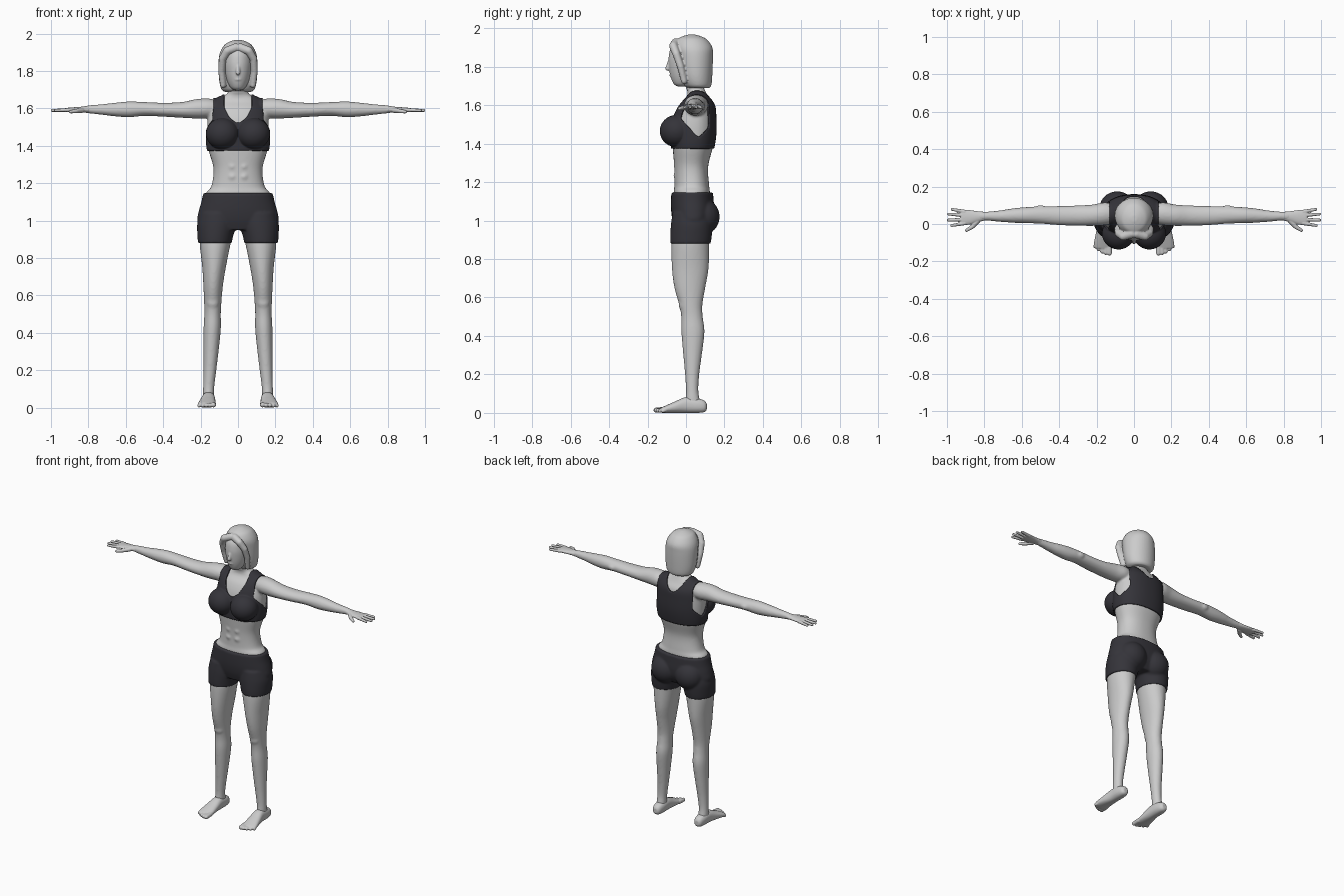
import bpy, bmesh, math
from mathutils import Vector, Matrix

cube = bpy.data.objects.get("Cube")
if cube:
    bpy.data.objects.remove(cube)


def material(name, color):
    m = bpy.data.materials.new(name)
    m.use_nodes = True
    m.diffuse_color = color
    m.node_tree.nodes["Principled BSDF"].inputs["Base Color"].default_value = color
    return m


SKIN = material("pale grey", (0.6, 0.6, 0.6, 1))
CLOTH = material("charcoal", (0.035, 0.034, 0.042, 1))


def spline(stations, sub=6):
    """Smoothly interpolate the stations of a loft."""
    pts = [Vector(s) for s in stations]
    out = []
    for i in range(len(pts) - 1):
        a, b, c, d = pts[max(i - 1, 0)], pts[i], pts[i + 1], pts[min(i + 2, len(pts) - 1)]
        for k in range(sub):
            t = k / sub
            out.append(0.5 * (2 * b + (c - a) * t + (2 * a - 5 * b + 4 * c - d) * t * t
                              + (3 * b - a - 3 * c + d) * t ** 3))
    return out + [pts[-1]]


def loft(bm, stations, axis="z", side=1, power=2.0, seg=40):
    """Closed tube; a station is (position, centre u, centre v, radius u, radius v)."""
    rings = []
    for t, cu, cv, ru, rv in spline(stations):
        ring = []
        for k in range(seg):
            a = 2 * math.pi * k / seg
            c, s = math.cos(a), math.sin(a)
            u = cu + ru * math.copysign(abs(c) ** (2 / power), c)
            v = cv + rv * math.copysign(abs(s) ** (2 / power), s)
            x, y, z = {"x": (t, u, v), "y": (u, t, v), "z": (u, v, t)}[axis]
            ring.append(bm.verts.new((x * side, y, z)))
        rings.append(ring)
    for a, b in zip(rings, rings[1:]):
        for k in range(seg):
            n = (k + 1) % seg
            bm.faces.new((a[k], a[n], b[n], b[k]))
    bm.faces.new(rings[0])
    bm.faces.new(rings[-1])


def blob(bm, centre, radii, side=1):
    mat = Matrix.Translation((centre[0] * side, *centre[1:])) @ Matrix.Diagonal((*radii, 1))
    bmesh.ops.create_uvsphere(bm, u_segments=24, v_segments=16, radius=1, matrix=mat)


def capsule(bm, p, q, r1, r2, side=1):
    part = bmesh.new()
    for c, r in ((p, r1), (q, r2)):
        blob(part, c, (r, r, r), side)
    bmesh.ops.delete(part, geom=part.faces[:], context="FACES_ONLY")
    hull = bmesh.ops.convex_hull(part, input=part.verts)
    inner = [g for g in hull["geom_interior"] if isinstance(g, bmesh.types.BMVert)]
    bmesh.ops.delete(part, geom=inner, context="VERTS")
    mesh = bpy.data.meshes.new("capsule")
    part.to_mesh(mesh)
    part.free()
    bm.from_mesh(mesh)
    bpy.data.meshes.remove(mesh)


def bake(obj):
    """Replace the mesh by its modified result and shade it smooth."""
    graph = bpy.context.evaluated_depsgraph_get()
    obj.data = bpy.data.meshes.new_from_object(obj.evaluated_get(graph))
    obj.modifiers.clear()
    obj.data.polygons.foreach_set("use_smooth", [True] * len(obj.data.polygons))
    return obj


def build(name, bm, mat, voxel, rounds=4):
    """Fuse the pieces of a part into one soft surface."""
    bmesh.ops.recalc_face_normals(bm, faces=bm.faces)
    mesh = bpy.data.meshes.new(name)
    bm.to_mesh(mesh)
    bm.free()
    mesh.materials.append(mat)
    obj = bpy.data.objects.new(name, mesh)
    bpy.context.collection.objects.link(obj)
    remesh = obj.modifiers.new("fuse", "REMESH")
    remesh.mode, remesh.voxel_size = "VOXEL", voxel
    soft = obj.modifiers.new("soften", "SMOOTH")
    soft.factor, soft.iterations = 0.5, rounds
    return bake(obj)


# Body: torso, neck, arms and legs
LEG = [(.96, .11, .03, .09, .09), (.88, .122, .023, .083, .098), (.75, .128, .022, .063, .095),
       (.65, .133, .02, .052, .08), (.56, .135, .025, .046, .06), (.5, .136, .031, .044, .056),
       (.42, .138, .036, .046, .06), (.3, .144, .034, .04, .048), (.2, .15, .032, .034, .037),
       (.12, .156, .032, .03, .032), (.07, .158, .035, .03, .036), (.03, .158, .04, .028, .04)]
bm = bmesh.new()
loft(bm, [(.98, 0, .03, .17, .09), (1.1, 0, .03, .178, .092), (1.15, 0, .03, .17, .094),
          (1.185, 0, .03, .142, .09), (1.28, 0, .027, .131, .088), (1.38, 0, .035, .158, .104),
          (1.46, 0, .04, .164, .11), (1.54, 0, .045, .162, .104), (1.6, 0, .055, .15, .088),
          (1.64, 0, .06, .125, .058), (1.67, 0, .055, .07, .047), (1.7, 0, .045, .051, .047),
          (1.8, 0, .04, .048, .047)], power=2.25, seg=56)
for s in (1, -1):
    loft(bm, [(.08, .055, 1.6, .04, .035), (.15, .055, 1.6, .06, .052), (.22, .047, 1.598, .057, .052),
              (.3, .045, 1.592, .054, .042), (.4, .045, 1.593, .051, .037), (.5, .048, 1.597, .046, .037),
              (.58, .047, 1.595, .043, .042), (.65, .045, 1.594, .038, .037), (.72, .042, 1.594, .03, .029),
              (.8, .042, 1.595, .023, .021), (.84, .04, 1.594, .024, .014)], "x", s)
    loft(bm, LEG, side=s)
    blob(bm, (.083, -.05, 1.465), (.08, .078, .075), s)
    blob(bm, (.135, -.012, .565), (.034, .026, .04), s)
    blob(bm, (.5, .085, 1.595), (.03, .016, .02), s)
    for row in range(3):
        blob(bm, (.03, -.045, 1.345 - row * .055), (.026, .02, .024), s)
body = build("body", bm, SKIN, .007, 5)


# Sports top, lifted from the body surface
def covered(p):
    x, y, z = abs(p.x), p.y, p.z
    low = 1.52 if y < .05 else 1.585
    neck = z > low and x < .072 * min(1, (z - low) / .08) ** .5
    armhole = x > .13 and z > 1.43 + 1.1 * abs(y - .065)
    return 1.377 < z < 1.69 and x < .2 and not neck and not armhole


bm = bmesh.new()
bm.from_mesh(body.data)
bmesh.ops.delete(bm, geom=[f for f in bm.faces if not covered(f.calc_center_median())], context="FACES")
for _ in range(8):
    moved = {}
    for v in bm.verts:
        near = [e.other_vert(v).co for e in v.link_edges if e.is_boundary]
        if len(near) == 2:
            moved[v] = (v.co + near[0] + near[1]) / 3
    for v, co in moved.items():
        v.co = co
mesh = bpy.data.meshes.new("sports_top")
bm.to_mesh(mesh)
bm.free()
mesh.materials.clear()
mesh.materials.append(CLOTH)
top = bpy.data.objects.new("sports_top", mesh)
bpy.context.collection.objects.link(top)
shell = top.modifiers.new("thickness", "SOLIDIFY")
shell.thickness, shell.offset = .009, 1
bake(top)

# Shorts: hips, seat and two short legs
bm = bmesh.new()
loft(bm, [(.95, 0, .03, .19, .085), (1.0, 0, .035, .217, .105), (1.05, 0, .035, .21, .112),
          (1.1, 0, .033, .196, .111), (1.147, 0, .032, .186, .108)], power=2.2, seg=56)
for s in (1, -1):
    loft(bm, [(.88, .124, .023, .09, .105), (.92, .121, .026, .096, .108), (.98, .113, .03, .105, .108),
              (1.04, .105, .03, .1, .1)], side=s)
    blob(bm, (.09, .085, 1.02), (.095, .09, .095), s)
shorts = build("shorts", bm, CLOTH, .007, 3)

# Hands, with four fingers and a thumb
for s, label in ((1, "left"), (-1, "right")):
    bm = bmesh.new()
    loft(bm, [(.79, .042, 1.595, .022, .019), (.84, .039, 1.594, .03, .015), (.88, .036, 1.593, .039, .013),
              (.915, .035, 1.592, .041, .011), (.925, .035, 1.592, .036, .008)], "x", s)
    for base, tip, reach in ((.066, .078, .972), (.046, .053, .992), (.024, .021, .994), (.004, -.008, .975)):
        capsule(bm, (.905, base, 1.592), (reach, tip, 1.589), .0105, .0075, s)
    capsule(bm, (.835, .018, 1.59), (.865, -.015, 1.586), .014, .0115, s)
    capsule(bm, (.865, -.015, 1.586), (.895, -.034, 1.582), .0115, .0085, s)
    build(label + "_hand", bm, SKIN, .003, 2)

    # Feet with toes
    bm = bmesh.new()
    loft(bm, [(.108, .157, .032, .014, .016), (.095, .157, .034, .027, .03), (.06, .157, .038, .034, .038),
              (.0, .158, .041, .036, .041), (-.06, .163, .029, .043, .029), (-.11, .167, .018, .048, .018),
              (-.13, .167, .014, .044, .013)], "y", s, 2.3)
    for k in range(5):
        x, r = .131 + .0185 * k, .0145 - .0012 * k
        capsule(bm, (x, -.11, r + .003), (x + .001 * k, -.156 + .0022 * k * k, r), r, r * .9, s)
    build(label + "_foot", bm, SKIN, .004, 2)

# Head with brow, nose, lips and chin
bm = bmesh.new()
loft(bm, [(1.697, 0, -.025, .02, .02), (1.712, 0, -.02, .04, .045), (1.75, 0, -.003, .06, .078),
          (1.8, 0, .005, .072, .094), (1.85, 0, .01, .076, .1), (1.9, 0, .015, .07, .092),
          (1.94, 0, .02, .04, .055)])
capsule(bm, (0, -.088, 1.825), (0, -.096, 1.79), .008, .012)
blob(bm, (0, -.072, 1.755), (.022, .014, .009))
head = build("head", bm, SKIN, .005, 3)

# Hair: a bobbed cap and swept locks framing the face
bm = bmesh.new()
loft(bm, [(1.688, 0, .065, .07, .055), (1.705, 0, .06, .09, .072), (1.76, 0, .052, .102, .085),
          (1.85, 0, .045, .104, .095), (1.9, 0, .038, .096, .099), (1.94, 0, .032, .072, .078),
          (1.957, 0, .03, .045, .05), (1.967, 0, .03, .014, .016)])
for s in (1, -1):
    lock = [(.012, -.052, 1.924), (.058, -.066, 1.908), (.083, -.05, 1.865), (.088, -.028, 1.8), (.08, -.01, 1.725)]
    for k, (p, q) in enumerate(zip(lock, lock[1:])):
        capsule(bm, p, q, .024 - .002 * k, .022 - .002 * k, s)
hair = build("hair", bm, SKIN, .005, 4)
